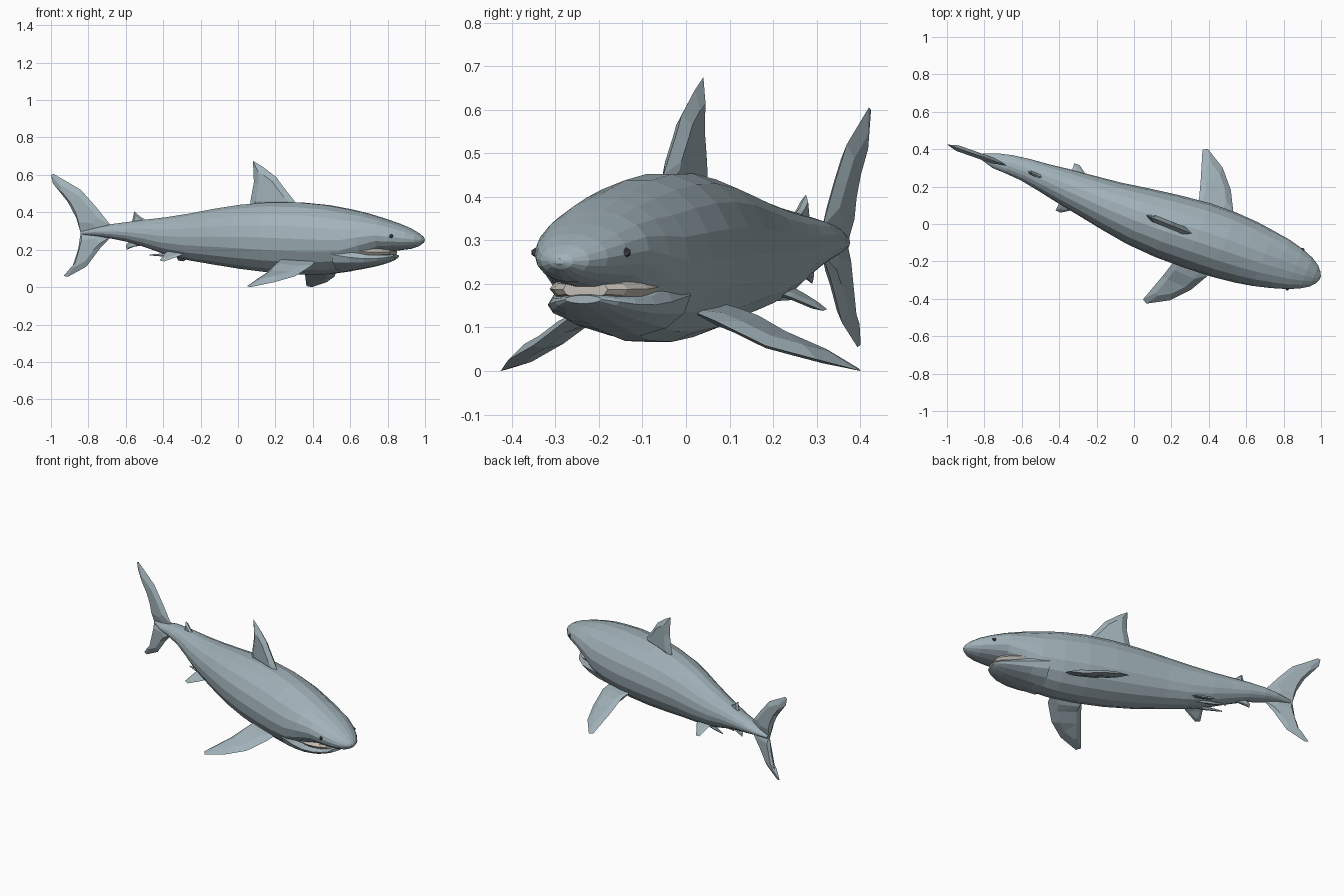
import bpy, bmesh, math
from mathutils import Vector

# The fish lies along a diagonal: D points to the snout, N to its side
D = Vector((0.93, -0.37, 0)).normalized()
N = Vector((0.37, 0.93, 0)).normalized()


def material(name, rgb):
    m = bpy.data.materials.new(name)
    m.diffuse_color = (*rgb, 1)
    return m


SKIN = material("skin", (0.36, 0.45, 0.49))
MOUTH = material("mouth_lining", (0.55, 0.51, 0.46))
DARK = material("eye_dark", (0.07, 0.08, 0.09))


def finish(name, bm, mat):
    bmesh.ops.recalc_face_normals(bm, faces=bm.faces)
    me = bpy.data.meshes.new(name)
    bm.to_mesh(me)
    bm.free()
    ob = bpy.data.objects.new(name, me)
    ob.data.materials.append(mat)
    bpy.context.collection.objects.link(ob)
    return ob


def loft(name, stations, mat=SKIN, sides=18):
    """Elliptic rings; station = x, y, half width, bottom z, top z."""
    bm = bmesh.new()
    rings = []
    for x, y, w, zb, zt in stations:
        ring = []
        for i in range(sides):
            a = 2 * math.pi * i / sides
            p = Vector((x, y, (zb + zt) / 2)) + N * w * math.cos(a)
            p.z += (zt - zb) / 2 * math.sin(a)
            ring.append(bm.verts.new(p))
        rings.append(ring)
    for a, b in zip(rings, rings[1:]):
        for i in range(sides):
            j = (i + 1) % sides
            bm.faces.new((a[i], a[j], b[j], b[i]))
    bm.faces.new(rings[0])
    bm.faces.new(rings[-1])
    return finish(name, bm, mat)


def fin(name, pts, normal, t):
    """Sharp rim with a thicker middle on both sides."""
    bm = bmesh.new()
    pts = [Vector(p) for p in pts]
    c = sum(pts, Vector()) / len(pts)
    rim = [bm.verts.new(p) for p in pts]
    n = len(pts)
    for sgn in (1, -1):
        inner = [bm.verts.new(c + (p - c) * 0.6 + normal * t * sgn) for p in pts]
        for i in range(n):
            j = (i + 1) % n
            bm.faces.new((rim[i], rim[j], inner[j], inner[i]))
        bm.faces.new(inner)
    bmesh.ops.triangulate(bm, faces=[f for f in bm.faces if len(f.verts) > 4])
    return finish(name, bm, SKIN)


def upright_fin(name, outline, x0, y0, slope, t):
    """Vertical fin from an x, z outline in a slanted plane."""
    pts = [(x, y0 + slope * (x - x0), z) for x, z in outline]
    fin(name, pts, Vector((-slope, 1, 0)).normalized(), t)


def paired_fins(name, origin, outline, t):
    """Mirrored fins from along, sideways, z outlines."""
    for side, sgn in (("left", 1), ("right", -1)):
        pts = [Vector((*origin, z)) + D * s + N * l * sgn for s, l, z in outline]
        a, b, c = pts[0], pts[len(pts) // 2], pts[-1]
        fin(f"{name}_{side}", pts, (b - a).cross(c - a).normalized(), t)


# Body, from tail stalk to snout
loft("body", [
    (-0.83, 0.366, 0.010, 0.280, 0.300),
    (-0.74, 0.338, 0.042, 0.270, 0.322),
    (-0.67, 0.320, 0.052, 0.258, 0.338),
    (-0.58, 0.290, 0.062, 0.240, 0.350),
    (-0.48, 0.247, 0.077, 0.208, 0.363),
    (-0.38, 0.205, 0.095, 0.172, 0.375),
    (-0.25, 0.150, 0.115, 0.140, 0.396),
    (-0.12, 0.095, 0.136, 0.118, 0.421),
    (0.02, 0.042, 0.160, 0.095, 0.443),
    (0.18, -0.012, 0.178, 0.075, 0.456),
    (0.34, -0.062, 0.186, 0.064, 0.455),
    (0.48, -0.110, 0.184, 0.066, 0.441),
    (0.60, -0.152, 0.173, 0.083, 0.418),
    (0.69, -0.184, 0.158, 0.135, 0.396),
    (0.78, -0.213, 0.139, 0.186, 0.368),
    (0.86, -0.241, 0.115, 0.196, 0.340),
    (0.92, -0.262, 0.089, 0.204, 0.315),
    (0.963, -0.278, 0.060, 0.218, 0.290),
    (0.987, -0.287, 0.030, 0.234, 0.270),
    (0.995, -0.290, 0.010, 0.245, 0.258)])

# Lower jaw and mouth lining
loft("lower_jaw", [
    (0.56, -0.138, 0.160, 0.078, 0.270),
    (0.65, -0.170, 0.150, 0.094, 0.225),
    (0.72, -0.193, 0.134, 0.108, 0.196),
    (0.78, -0.213, 0.110, 0.124, 0.182),
    (0.82, -0.227, 0.080, 0.140, 0.177),
    (0.845, -0.236, 0.045, 0.155, 0.174)], sides=14)
loft("mouth_lining", [
    (0.66, -0.174, 0.135, 0.150, 0.240),
    (0.74, -0.200, 0.122, 0.152, 0.225),
    (0.80, -0.220, 0.092, 0.160, 0.215),
    (0.83, -0.231, 0.055, 0.165, 0.210)], MOUTH, 12)

# Eyes
for side, sgn in (("left", 1), ("right", -1)):
    bm = bmesh.new()
    bmesh.ops.create_icosphere(bm, subdivisions=1, radius=0.012)
    p = Vector((0.86, -0.241, 0.272)) + N * 0.111 * sgn
    bmesh.ops.translate(bm, verts=bm.verts, vec=p)
    finish("eye_" + side, bm, DARK)

# Fins along the back and belly
upright_fin("dorsal_fin", [
    (0.06, 0.41), (0.07, 0.48), (0.085, 0.56), (0.08, 0.675), (0.13, 0.645),
    (0.205, 0.588), (0.235, 0.545), (0.31, 0.45), (0.33, 0.41)], 0.18, 0.0, -0.40, 0.020)
upright_fin("second_dorsal_fin", [
    (-0.57, 0.335), (-0.562, 0.37), (-0.555, 0.405), (-0.52, 0.375),
    (-0.485, 0.355), (-0.49, 0.335)], -0.53, 0.265, -0.42, 0.010)
upright_fin("anal_fin", [
    (-0.565, 0.265), (-0.60, 0.225), (-0.595, 0.20), (-0.56, 0.215),
    (-0.50, 0.225), (-0.49, 0.25)], -0.53, 0.267, -0.35, 0.010)

# Tail fin lobes
upright_fin("tail_upper_lobe", [
    (-0.68, 0.33), (-0.76, 0.43), (-0.84, 0.52), (-0.985, 0.605), (-1.0, 0.60),
    (-0.99, 0.555), (-0.91, 0.455), (-0.865, 0.37), (-0.84, 0.285), (-0.72, 0.275)],
    -1.0, 0.425, -0.35, 0.016)
upright_fin("tail_lower_lobe", [
    (-0.68, 0.268), (-0.735, 0.21), (-0.81, 0.11), (-0.91, 0.055), (-0.932, 0.06),
    (-0.885, 0.11), (-0.855, 0.20), (-0.84, 0.30), (-0.72, 0.31)],
    -1.0, 0.425, -0.35, 0.014)

# Side fins
paired_fins("pectoral_fin", (0.30, -0.04), [
    (0.18, 0.11, 0.145), (0.175, 0.185, 0.115), (0.12, 0.287, 0.058),
    (0.035, 0.382, 0.026), (-0.075, 0.445, 0.0), (-0.10, 0.43, 0.006),
    (-0.05, 0.28, 0.075), (-0.02, 0.18, 0.135), (-0.02, 0.11, 0.16)], 0.016)
paired_fins("pelvic_fin", (-0.30, 0.171), [
    (0.06, 0.03, 0.19), (0.03, 0.085, 0.170), (-0.045, 0.137, 0.138),
    (-0.075, 0.135, 0.142), (-0.07, 0.08, 0.175), (-0.07, 0.03, 0.20)], 0.008)

# Thin trailing claspers under the belly
for side, sgn in (("left", 1), ("right", -1)):
    spots = [(0.02, 0.030, 0.014), (-0.08, 0.034, 0.011), (-0.17, 0.038, 0.003)]
    stations = []
    for s, l, r in spots:
        p = Vector((-0.30, 0.171, 0.172)) + D * s + N * l * sgn
        stations.append((p.x, p.y, r, p.z - r, p.z + r))
    loft("clasper_" + side, stations, sides=6)
